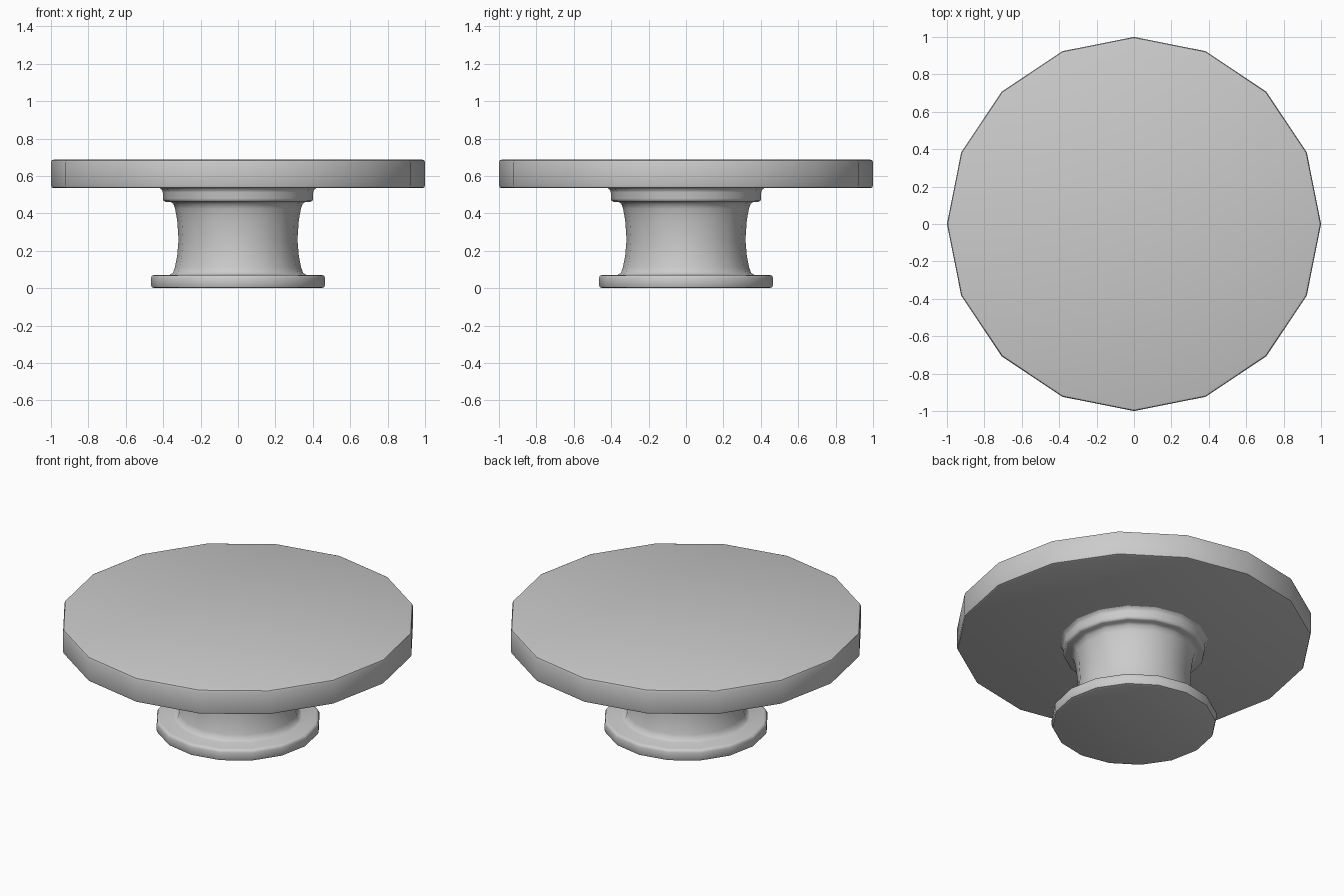
import bpy, bmesh
from math import sin, cos, pi, radians

if "Cube" in bpy.data.objects:
    bpy.data.objects.remove(bpy.data.objects["Cube"])

SIDES = 16


def lathe(name, profile):
    """Revolve (radius, z) points about z; radius 0 makes a flat cap."""
    bm = bmesh.new()
    rings = []
    for r, z in profile:
        rings.append([bm.verts.new((r * cos(2 * pi * i / SIDES),
                                    r * sin(2 * pi * i / SIDES), z))
                      for i in range(SIDES)])
    for a, b in zip(rings, rings[1:]):
        for i in range(SIDES):
            j = (i + 1) % SIDES
            bm.faces.new((a[i], a[j], b[j], b[i]))
    bm.faces.new(rings[0][::-1])
    bm.faces.new(rings[-1])
    bmesh.ops.recalc_face_normals(bm, faces=bm.faces[:])
    mesh = bpy.data.meshes.new(name)
    bm.to_mesh(mesh)
    bm.free()
    obj = bpy.data.objects.new(name, mesh)
    bpy.context.collection.objects.link(obj)
    bpy.ops.object.select_all(action='DESELECT')
    obj.select_set(True)
    bpy.context.view_layer.objects.active = obj
    bpy.ops.object.shade_smooth_by_angle(angle=radians(50))
    return obj


# Wide round top with a softened rim
lathe("tabletop", [(0.985, 0.535), (0.996, 0.539), (1.0, 0.55),
                   (1.0, 0.673), (0.996, 0.684), (0.985, 0.688)])

# Foot disc, waisted column and collar in one turned piece
lathe("pedestal", [
    (0.445, 0.0), (0.46, 0.005), (0.465, 0.018),
    (0.465, 0.055), (0.46, 0.067), (0.445, 0.072),
    (0.365, 0.072), (0.348, 0.082), (0.338, 0.11),
    (0.325, 0.175), (0.318, 0.26), (0.325, 0.36),
    (0.336, 0.425), (0.346, 0.452), (0.362, 0.462),
    (0.388, 0.462), (0.398, 0.467), (0.402, 0.48),
    (0.402, 0.512), (0.406, 0.526), (0.418, 0.535)])
